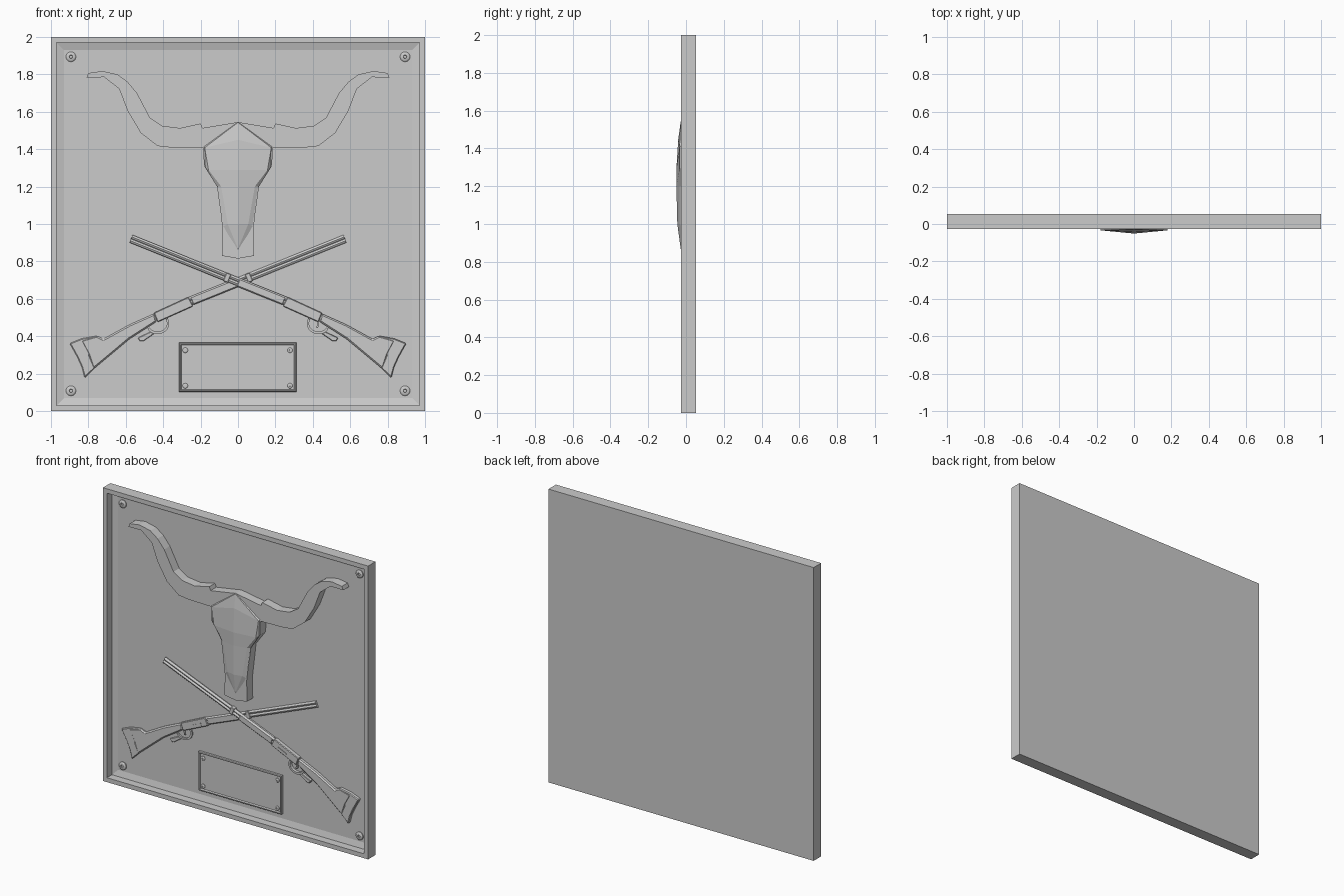
import bpy, bmesh, math
from mathutils import Vector

if "Cube" in bpy.data.objects:
    bpy.data.objects.remove(bpy.data.objects["Cube"])


def finish(bm, name):
    bmesh.ops.remove_doubles(bm, verts=bm.verts, dist=1e-5)
    bmesh.ops.recalc_face_normals(bm, faces=bm.faces)
    me = bpy.data.meshes.new(name)
    bm.to_mesh(me)
    bm.free()
    ob = bpy.data.objects.new(name, me)
    bpy.context.collection.objects.link(ob)
    return ob


def prism(name, pts, front, back, bevel=0):
    """Extrude an (x, z) outline from y=front to y=back."""
    bm = bmesh.new()
    f = [bm.verts.new((x, front, z)) for x, z in pts]
    b = [bm.verts.new((x, back, z)) for x, z in pts]
    bm.faces.new(f)
    bm.faces.new(b[::-1])
    for i in range(len(pts)):
        j = (i + 1) % len(pts)
        bm.faces.new((f[i], b[i], b[j], f[j]))
    ob = finish(bm, name)
    if bevel:
        m = ob.modifiers.new("bevel", 'BEVEL')
        m.width = bevel
        m.segments = 1
    return ob


def rings(name, loops):
    """Skin a list of closed loops of equal length, capping both ends."""
    bm = bmesh.new()
    vs = [[bm.verts.new(p) for p in lp] for lp in loops]
    n = len(vs[0])
    for a, b in zip(vs, vs[1:]):
        for i in range(n):
            j = (i + 1) % n
            bm.faces.new((a[i], a[j], b[j], b[i]))
    bm.faces.new(vs[0])
    bm.faces.new(vs[-1][::-1])
    return finish(bm, name)


def rect(cx, cz, w, h, y):
    return [(cx + sx * w, y, cz + sz * h) for sx, sz in ((-1, -1), (1, -1), (1, 1), (-1, 1))]


def circle(cx, cz, r, y, n=16):
    return [(cx + r * math.cos(2 * math.pi * i / n), y, cz + r * math.sin(2 * math.pi * i / n)) for i in range(n)]


def rod(name, a, b, r, n=12):
    a, b = Vector(a), Vector(b)
    d = b - a
    bpy.ops.mesh.primitive_cylinder_add(vertices=n, radius=r, depth=d.length, location=(a + b) / 2)
    ob = bpy.context.object
    ob.name = name
    ob.rotation_euler = d.to_track_quat('Z', 'Y').to_euler()
    bpy.ops.object.shade_smooth_by_angle()
    return ob


PANEL = 0.038

# framed backing panel
rings("panel", [rect(0, 1, h, h, y) for h, y in
                ((1, .053), (1, -.027), (.97, -.027), (.97, .027), (.93, PANEL))])


# screws: stepped dome with crossed slots
def screw(x, z, r, y, name):
    rings(name, [circle(x, z, k * r, yy) for k, yy in
                 ((1, y + .004), (1, y - .25 * r), (.8, y - .42 * r), (.5, y - .5 * r),
                  (.35, y - .5 * r), (.3, y - .2 * r))])


for sx in (-1, 1):
    for z in (.108, 1.894):
        screw(sx * .893, z, .027, PANEL, "corner_screw")
    for z in (.135, .325):
        screw(sx * .28 - .002, z, .014, .03, "plate_screw")

# blank name plate with raised border
rings("name_plate", [rect(-.002, .234, .314 - k, .132 - k, y) for k, y in
                     ((0, .042), (0, .024), (.004, .02), (.009, .02), (.013, .03))])

# horns and skull silhouette, mirrored half outline
half = [(.19, 1.513), (.2, 1.537), (.31, 1.513), (.405, 1.525), (.47, 1.567), (.54, 1.70),
        (.59, 1.76), (.645, 1.80), (.725, 1.818), (.80, 1.807), (.81, 1.783), (.715, 1.785),
        (.635, 1.722), (.59, 1.604), (.52, 1.487), (.43, 1.417), (.35, 1.408), (.185, 1.405),
        (.182, 1.31), (.11, 1.21), (.082, .97), (.085, .83)]
outline = [(0, 1.545)] + half + [(0, .815)] + [(-x, z) for x, z in half[::-1]]
prism("horns_and_skull_base", outline, -.024, PANEL + .004)

# faceted skull front: rim, cheek line and centre ridge
rim = [(0, 1.547), (.182, 1.415), (.178, 1.305), (.112, 1.2), (.082, .985), (0, .86)]
cheek = [(0, 1.543), (.178, 1.408), (.158, 1.29), (.09, 1.2), (.055, 1.0), (0, .868)]
ridge = [(-.028, 1.543), (-.041, 1.45), (-.051, 1.29), (-.051, 1.2), (-.046, 1.0), (-.030, .868)]
bm = bmesh.new()
for s in (-1, 1):
    rows = [[bm.verts.new((s * x, -.022, z)) for x, z in rim],
            [bm.verts.new((s * x, -.028 if i in (0, 5) else -.034, z)) for i, (x, z) in enumerate(cheek)],
            [bm.verts.new((0, y, z)) for y, z in ridge]]
    for a, b in zip(rows, rows[1:]):
        for i in range(5):
            if b is rows[2] and i == 0:
                bm.faces.new((a[0], a[1], b[1]))
            elif b is rows[2] and i == 4:
                bm.faces.new((a[4], a[5], b[4]))
            else:
                bm.faces.new((a[i], a[i + 1], b[i + 1], b[i]))
finish(bm, "skull_face")


# crossed rifles: s mirrors, d pushes the lower one deeper
def rifle(s, d):
    def flip(pts):
        return [(s * x, z) for x, z in pts]

    def on_axis(x, off):
        return (x + off * .375, .921 - .402 * (x + .572) + off * .927)

    def bar(name, x0, x1, o0, o1, f, bevel):
        prism(name, flip([on_axis(x0, o1), on_axis(x1, o1), on_axis(x1, o0), on_axis(x0, o0)]),
              f + d, .045, bevel)

    # barrel and magazine tube
    for off, x0, name in ((.011, -.572, "barrel"), (-.011, -.572, "magazine_tube")):
        a, b = on_axis(x0, off), on_axis(.26, off)
        rod(name, (s * a[0], .024 + d, a[1]), (s * b[0], .024 + d, b[1]), .011)
    bar("barrel_core", -.57, .26, -.015, .015, .022, 0)
    bar("barrel_band", -.07, -.045, -.025, .023, .011, .003)
    bar("fore_end", .0, .25, -.026, .02, .012, .006)
    # receiver with loading gate
    prism("receiver", flip([(.265, .61), (.45, .525), (.43, .475), (.24, .56)]), .010 + d, .045, .004)
    prism("loading_gate", flip([(.295, .565), (.36, .535), (.355, .523), (.29, .551)]), .007 + d, .02)
    # stock and butt plate
    prism("stock", flip([(.445, .522), (.58, .462), (.72, .385), (.755, .403), (.842, .378),
                         (.80, .30), (.775, .222), (.58, .385), (.435, .478)]), .012 + d, .048, .008)
    prism("butt_plate", flip([(.75, .403), (.835, .388), (.90, .362), (.86, .29), (.835, .235),
                              (.82, .177), (.765, .23), (.795, .30)]), .014 + d, .05, .005)
    # lever loop and tail
    arc = [(.43 + .063 * math.cos(math.radians(t)), .468 + .057 * math.sin(math.radians(t)))
           for t in range(150, 331, 20)]
    inner = [(.43 + .05 * math.cos(math.radians(t)), .468 + .044 * math.sin(math.radians(t)))
             for t in range(330, 149, -20)]
    prism("lever_loop", flip(arc + inner), .018 + d, .045)
    prism("lever_tail", flip([(.465, .425), (.535, .392), (.525, .373), (.505, .374), (.45, .412)]),
          .018 + d, .045, .003)
    prism("trigger", flip([(.425, .485), (.435, .48), (.428, .445), (.42, .445)]), .02 + d, .045)


rifle(1, 0)
rifle(-1, .011)
